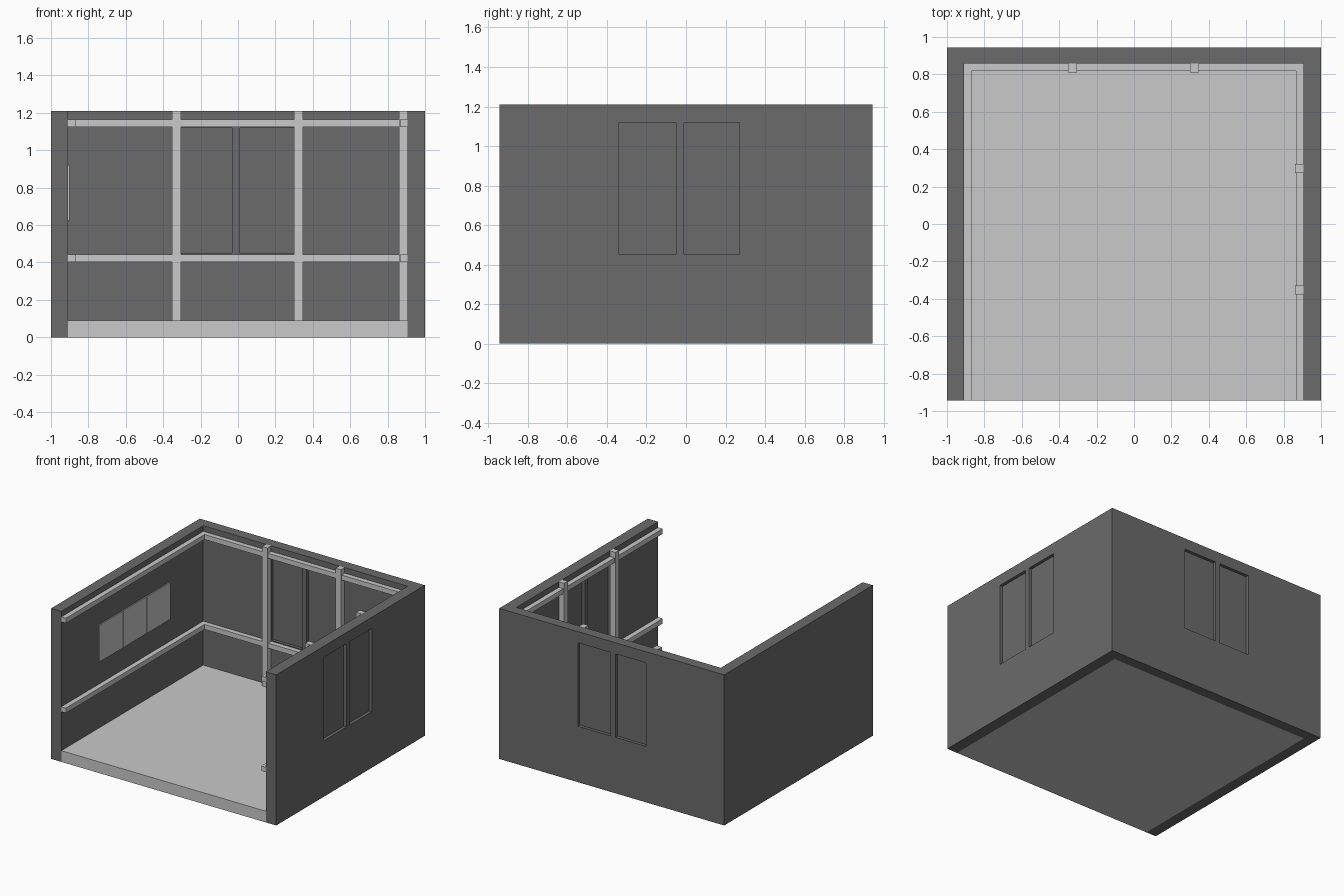
import bpy
import bmesh
from mathutils import Vector

if "Cube" in bpy.data.objects:
    bpy.data.objects.remove(bpy.data.objects["Cube"], do_unlink=True)


def material(name, value):
    mat = bpy.data.materials.new(name)
    mat.use_nodes = True
    color = (value, value, value, 1)
    mat.diffuse_color = color
    bsdf = next(n for n in mat.node_tree.nodes if n.type == 'BSDF_PRINCIPLED')
    bsdf.inputs["Base Color"].default_value = color
    return mat


DARK = material("dark_grey", 0.147)
LIGHT = material("light_grey", 0.585)

# Overall layout
X0, X1 = -0.91, 0.907          # inner wall faces
FRONT, INNER, BACK = -0.943, 0.858, 0.943
TOP, FLOOR = 1.21, 0.09
RAIL, POST = 0.04, 0.047
SILL, HEAD, RECESS = 0.45, 1.12, 0.025


def box_mesh(lo, hi):
    bm = bmesh.new()
    bmesh.ops.create_cube(bm, size=1)
    lo, hi = Vector(lo), Vector(hi)
    for v in bm.verts:
        v.co = (lo + hi) / 2 + v.co * (hi - lo)
    return bm


def finish(bm, name, mat):
    mesh = bpy.data.meshes.new(name)
    bm.to_mesh(mesh)
    bm.free()
    mesh.materials.append(mat)
    obj = bpy.data.objects.new(name, mesh)
    bpy.context.scene.collection.objects.link(obj)
    return obj


def box(name, lo, hi, mat):
    return finish(box_mesh(lo, hi), name, mat)


def cut(bm, axis, value):
    normal = Vector((0, 0, 0))
    normal[axis] = 1
    bmesh.ops.bisect_plane(bm, geom=bm.verts[:] + bm.edges[:] + bm.faces[:],
                           plane_co=normal * value, plane_no=normal)


def push(bm, faces, depth):
    bm.normal_update()
    bmesh.ops.inset_individual(bm, faces=faces, thickness=0, depth=depth)


def recess_windows(bm, along, spans, thick_min):
    """Sink a pane into both faces of a wall that runs along an axis."""
    across = 1 - along
    for value in [s for span in spans for s in span]:
        cut(bm, along, value)
    for value in (SILL, HEAD):
        cut(bm, 2, value)
    bm.normal_update()
    panes = []
    for f in bm.faces:
        c = f.calc_center_median()
        if (abs(f.normal[across]) > 0.9 and SILL < c.z < HEAD and c[across] > thick_min
                and any(a < c[along] < b for a, b in spans)):
            panes.append(f)
    push(bm, panes, -RECESS)


# Back and left walls in one L shape, the left wall drawn out of the corner
walls = box_mesh((-1, INNER, 0), (X1, BACK, TOP))
cut(walls, 0, X0)
walls.normal_update()
corner = [f for f in walls.faces
          if f.normal.y < -0.9 and f.calc_center_median().x < X0]
push(walls, corner, INNER - FRONT)
recess_windows(walls, 0, [(-0.305, -0.032), (0.01, 0.302)], INNER - 0.01)
finish(walls, "back_and_left_walls", DARK)

# Right wall
wall = box_mesh((X1, FRONT, 0), (1, BACK, TOP))
recess_windows(wall, 1, [(-0.34, -0.05), (-0.01, 0.27)], X1 - 0.01)
finish(wall, "right_wall", DARK)

# Floor slab
box("floor", (X0, FRONT, 0), (X1, INNER, FLOOR), LIGHT)

# Two levels of rails around the inside
for level, z in (("lower", 0.403), ("upper", 1.125)):
    box(level + "_left_rail", (X0, FRONT, z), (X0 + RAIL, INNER, z + RAIL), LIGHT)
    box(level + "_right_rail", (X1 - RAIL, FRONT, z), (X1, INNER, z + RAIL), LIGHT)
    box(level + "_back_rail", (X0 + RAIL, INNER - RAIL, z),
        (X1 - RAIL, INNER, z + RAIL), LIGHT)

# Posts beside the windows
for i, x in enumerate((-0.353, 0.30)):
    box(f"back_post_{i + 1}", (x, INNER - POST, FLOOR), (x + POST, INNER, TOP), LIGHT)
for i, y in enumerate((-0.377, 0.273)):
    box(f"right_post_{i + 1}", (X1 - POST, y, FLOOR), (X1, y + POST, TOP), LIGHT)

# Row of three panels on the left wall
for i in range(3):
    y = -0.47 + i * 0.3
    box(f"wall_panel_{i + 1}", (X0, y, 0.625), (X0 + 0.009, y + 0.297, 0.92), LIGHT)
